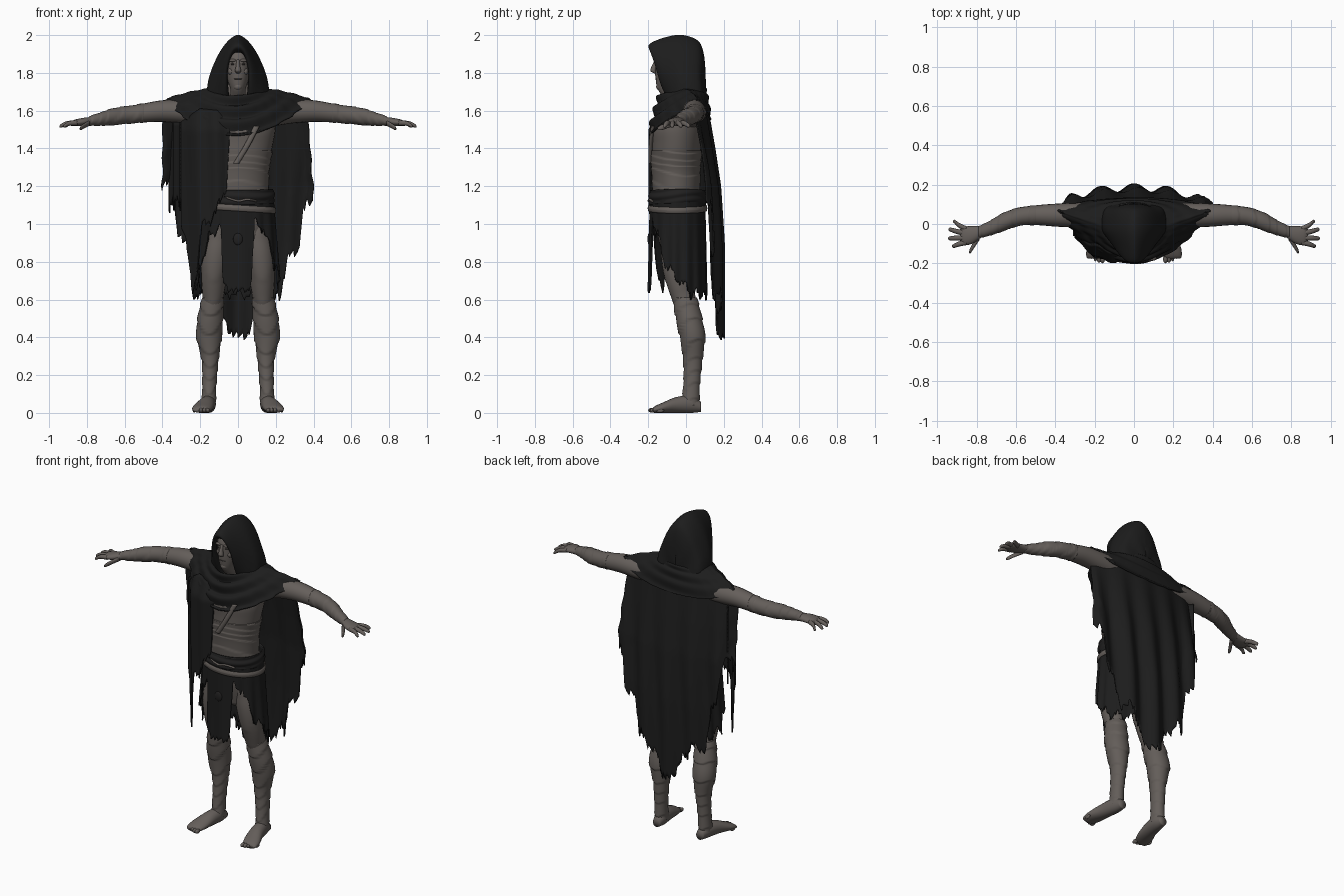
import bpy, bmesh
from math import sin, cos, pi, degrees

cube = bpy.data.objects.get("Cube")
if cube:
    bpy.data.objects.remove(cube, do_unlink=True)


def material(name, rgb):
    m = bpy.data.materials.new(name)
    m.use_nodes = True
    m.diffuse_color = (*rgb, 1)
    bsdf = m.node_tree.nodes["Principled BSDF"]
    bsdf.inputs["Base Color"].default_value = (*rgb, 1)
    bsdf.inputs["Roughness"].default_value = 0.9
    return m


SKIN = material("ashen skin", (0.13, 0.114, 0.104))
WRAP = material("bandage", (0.125, 0.11, 0.1))
CLOTH = material("black cloth", (0.012, 0.012, 0.012))
SASH = material("sash cloth", (0.015, 0.0145, 0.0145))
SHADE = material("dark hollow", (0.055, 0.048, 0.044))


def linear(x, table):
    """Piecewise linear lookup in a table of (x, value) pairs."""
    for (x0, y0), (x1, y1) in zip(table, table[1:]):
        if x <= x1:
            return y0 + (y1 - y0) * max(0, (x - x0) / (x1 - x0))
    return table[-1][1]


def smooth_path(pts, t):
    """Catmull-Rom sample of a list of tuples, t from 0 to 1."""
    f = t * (len(pts) - 1)
    i = min(int(f), len(pts) - 2)
    f -= i
    a, b, c, d = (pts[max(0, min(len(pts) - 1, i + k))] for k in (-1, 0, 1, 2))
    return [q + f * (r - p + f * (2 * p - 5 * q + 4 * r - s + f * (3 * (q - r) + s - p))) / 2
            for p, q, r, s in zip(a, b, c, d)]


def surface(name, fn, nu, nv, mat, closed=False, caps=False, thick=0.0):
    """Grid surface from fn(u, v), optionally closed in u, capped or thickened."""
    bm = bmesh.new()
    cols = nu if closed else nu + 1
    rows = [[bm.verts.new(fn(i / nu, j / nv)) for i in range(cols)] for j in range(nv + 1)]
    for a, b in zip(rows, rows[1:]):
        for i in range(nu):
            k = (i + 1) % cols
            bm.faces.new((a[i], a[k], b[k], b[i]))
    if caps:
        bm.faces.new(rows[0])
        bm.faces.new(rows[-1])
    bmesh.ops.recalc_face_normals(bm, faces=bm.faces)
    for f in bm.faces:
        f.smooth = True
    me = bpy.data.meshes.new(name)
    bm.to_mesh(me)
    bm.free()
    me.materials.append(mat)
    ob = bpy.data.objects.new(name, me)
    bpy.context.collection.objects.link(ob)
    if thick:
        mod = ob.modifiers.new("thickness", "SOLIDIFY")
        mod.thickness = thick
        mod.offset = 0


def tube(name, pts, mat, axis="z", side=1, n=20, rows=24, layers=0, depth=0.07):
    """Loft of ellipses (x, y, z, ra, rb); layers adds overlapping bandage steps."""
    def fn(u, v):
        x, y, z, ra, rb = smooth_path(pts, v)
        a = u * 2 * pi
        k = 1.0
        if layers:
            w = v + .05 * sin(9 * v)
            k += depth * (((w * layers + 0.35 * sin(a) + 0.2 * cos(2 * a)) % 1) - 0.4)
        p, q = ra * k * cos(a), rb * k * sin(a)
        off = {"z": (p, q, 0), "x": (0, p, q), "y": (p, 0, q)}[axis]
        return (side * (x + off[0]), y + off[1], z + off[2])
    surface(name, fn, n, rows, mat, closed=True, caps=True)


def ellipsoid(name, loc, size, mat):
    def fn(u, v):
        a, b = u * 2 * pi, pi * (0.02 + 0.96 * v)
        return (loc[0] + size[0] * sin(b) * cos(a), loc[1] + size[1] * sin(b) * sin(a),
                loc[2] + size[2] * cos(b))
    surface(name, fn, 16, 10, mat, closed=True, caps=True)


def ragged(x):
    """Torn fringe offset along a hem."""
    return 0.07 * abs(2 * ((x * 11) % 1) - 1) + 0.045 * ((x * 37) % 1) - 0.045


# Torso and waist bandages
tube("torso", [(0, -.03, .85, .14, .1), (0, -.04, 1, .17, .12), (0, -.05, 1.2, .155, .118),
               (0, -.055, 1.3, .158, .122), (0, -.05, 1.42, .185, .132), (0, -.04, 1.52, .2, .14),
               (0, 0, 1.62, .19, .1), (0, .0, 1.68, .1, .07), (0, -.03, 1.74, .05, .05)],
     SKIN, n=32, rows=40)
tube("waist_bandage", [(0, -.05, 1.14, .164, .126), (0, -.053, 1.25, .164, .129),
                       (0, -.053, 1.32, .171, .133), (0, -.05, 1.39, .185, .136)],
     WRAP, n=40, rows=60, layers=5, depth=.03)
tube("chest_strap", [(.1, -.175, 1.52, .016, .01), (.05, -.187, 1.42, .016, .01),
                     (-.01, -.188, 1.32, .016, .01)], WRAP)

# Head and face
tube("head", [(0, -.06, 1.66, .045, .05), (0, -.095, 1.71, .04, .053), (0, -.09, 1.76, .054, .07),
              (0, -.08, 1.82, .064, .084), (0, -.07, 1.88, .068, .09), (0, -.06, 1.94, .055, .07),
              (0, -.06, 1.97, .02, .025)], SKIN, n=28, rows=36)
tube("nose", [(0, -.155, 1.87, .008, .01), (0, -.168, 1.835, .011, .014),
              (0, -.174, 1.81, .016, .014), (0, -.16, 1.797, .008, .008)], SKIN, rows=12)
ellipsoid("mouth", (0, -.157, 1.768), (.022, .006, .003), SHADE)
ellipsoid("chin", (0, -.138, 1.727), (.024, .02, .02), SKIN)

for s, label in ((1, "left"), (-1, "right")):
    ellipsoid(label + "_eye_hollow", (s * .026, -.152, 1.846), (.012, .009, .006), SHADE)
    ellipsoid(label + "_brow", (s * .027, -.152, 1.866), (.023, .014, .008), SKIN)
    ellipsoid(label + "_cheek", (s * .034, -.134, 1.808), (.02, .017, .02), SKIN)

    # Arm, hand and fingers
    tube(label + "_upper_arm", [(.15, .02, 1.585, .085, .075), (.28, .042, 1.595, .065, .063),
                                (.4, .045, 1.598, .058, .057), (.5, .045, 1.588, .05, .05),
                                (.58, .04, 1.58, .043, .043)], SKIN, "x", s)
    tube(label + "_forearm_bandage", [(.5, .045, 1.588, .051, .051), (.58, .038, 1.578, .046, .047),
                                      (.66, .012, 1.568, .047, .045), (.73, -.02, 1.555, .038, .035),
                                      (.79, -.042, 1.545, .03, .025)],
         WRAP, "x", s, rows=60, layers=5, depth=.08)
    tube(label + "_hand", [(.77, -.036, 1.545, .028, .022), (.82, -.055, 1.54, .044, .022),
                           (.865, -.06, 1.535, .047, .017), (.885, -.056, 1.53, .03, .01)],
         SKIN, "x", s)
    for i, (base, tx, ty) in enumerate([(-.026, .92, .012), (-.048, .943, -.028),
                                        (-.07, .945, -.073), (-.093, .925, -.112)]):
        tube(f"{label}_finger_{i + 1}",
             [(.85, base, 1.535, .014, .014), ((.86 + tx) / 2, (base + ty) / 2, 1.533, .013, .013),
              (tx - .008, ty, 1.52, .01, .01), (tx, ty, 1.516, .003, .003)], SKIN, "x", s, 10, 10)
    tube(label + "_thumb", [(.785, -.06, 1.535, .02, .016), (.81, -.1, 1.522, .018, .014),
                            (.832, -.135, 1.508, .015, .012), (.838, -.143, 1.504, .004, .003)],
         SKIN, "x", s, 10, 10)

    # Leg, shin bandage, foot and toes
    tube(label + "_thigh", [(.095, -.03, .99, .08, .1), (.115, -.045, .85, .078, .088),
                            (.128, -.04, .72, .066, .074), (.132, -.01, .6, .056, .064),
                            (.14, .015, .52, .05, .06)], SKIN, side=s, layers=3, depth=.03, rows=40)
    tube(label + "_shin_bandage", [(.132, -.006, .61, .058, .065), (.147, .016, .5, .067, .07),
                                   (.153, .034, .4, .066, .067), (.148, .036, .28, .045, .051),
                                   (.152, .03, .15, .037, .044), (.155, .022, .04, .038, .048)],
         WRAP, side=s, n=28, rows=90, layers=7, depth=.1)
    tube(label + "_foot", [(.152, .08, .032, .025, .026), (.155, .03, .045, .038, .045),
                           (.168, -.05, .042, .045, .042), (.186, -.12, .028, .053, .028),
                           (.195, -.16, .019, .048, .019), (.197, -.175, .014, .04, .012)],
         SKIN, "y", s)
    for i in range(5):
        ellipsoid(f"{label}_toe_{i + 1}", (s * (.16 + .018 * i), -.178 + .0025 * i * i, .014),
                  (.012 - .001 * i, .022, .013), SKIN)

# Hood: arches swept from the face opening to the back of the head
HOOD = [(-.165, .07, 1.912, .1), (-.195, .08, 1.937, .11), (-.175, .11, 1.96, .1),
        (-.1, .145, 1.987, .05), (-.02, .165, 1.997, 0), (.06, .152, 1.968, 0),
        (.088, .108, 1.91, 0), (.098, .05, 1.83, 0), (.1, 0, 1.78, 0)]


def hood(u, v):
    y, w, top, lean = smooth_path(HOOD, v)
    c, s = cos(u * pi), sin(u * pi)
    front = max(0, 1 - v * 3)
    x = max(0, w) * abs(c) ** (1.28 - .63 * front) * (1 if c > 0 else -1)
    x *= 1 - .45 * front * max(0, 1 - s * 1.7)
    crease = .006 * sin(9 * v + 8 * s) * (1 - s)
    return (x * (1 + crease * 6), y + lean * (1 - s) + crease, 1.62 + (top - 1.62) * s)


surface("hood", hood, 48, 36, CLOTH, thick=.008)


# Cowl draped over the shoulders, with swagged folds
def cowl(u, v):
    a = u * 2 * pi
    c, s = cos(a), sin(a)
    front, back = max(0, -s), max(0, s)
    fold = .01 * sin(v * 19 + 1.5 * c) * (1 - .8 * abs(c)) * (1 - .6 * back)
    rx = .13 + .25 * v + .01 * v * sin(a * 23)
    ry = (.12 + (.055 * front + .03 * back) * v + fold) * abs(s) ** (.4 * v)
    drop = .055 + .15 * front ** 2 + .11 * back + .015 * v * ragged(c)
    z = 1.715 - .04 * front - drop * v ** (1.5 - .3 * front) + fold
    return (rx * c, -.02 + .085 * v * c * c + ry * s, z)


surface("cowl", cowl, 96, 36, CLOTH, closed=True, thick=.01)

# Back cape with hanging folds and a torn hem
CAPE_HEM = [(-.4, 1.2), (-.345, 1.17), (-.325, .98), (-.27, .84), (-.235, .62), (-.16, .62),
            (-.08, .5), (0, .37), (.07, .44), (.15, .6), (.22, .62), (.26, .78), (.32, .87),
            (.345, 1.05), (.4, 1.12)]
CAPE_DEPTH = [(.38, .182), (.9, .182), (1.2, .17), (1.4, .145), (1.6, .115), (1.7, .06)]


def cape(u, v):
    x = -.4 + .8 * u
    top = 1.69 - .6 * x * x
    z = top + (linear(x, CAPE_HEM) + ragged(x) - top) * v
    fold = .02 * cos(x * 37 - .6 + .8 * sin(3 * z)) * min(1, 1.6 * v)
    taper = 1 - .08 * max(0, x) * (1 - v) * 2.5
    edge = taper + .015 * sin(z * 43) * v * (abs(x) > .36)
    return (x * edge, linear(z, CAPE_DEPTH) - .45 * x * x + fold, z)


surface("cape", cape, 150, 40, CLOTH, thick=.008)

# Front drape over the right side of the chest
DRAPE_HEM = [(-.3, 1.0), (-.265, .84), (-.235, .65), (-.205, .76), (-.18, .98),
             (-.1, 1.05), (-.04, 1.2)]


def drape_depth(x):
    return -.188 + 3.2 * max(0, -x - .1) ** 2


def drape(u, v):
    x = -.3 + .26 * u
    top = linear(x, [(-.3, 1.54), (-.2, 1.61), (-.1, 1.6), (-.04, 1.53)])
    z = top + (linear(x, DRAPE_HEM) + ragged(x) * .8 - top) * v
    fold = .007 * sin(x * 55 + 3 * z)
    lean = .05 * max(0, z - 1.5) / .1
    return (x - .02 * v * u, drape_depth(x) + fold + lean, z)


surface("front_drape", drape, 80, 36, CLOTH, thick=.008)


# Side cloth below the right arm, joining drape and cape
def side_cloth(u, v):
    y = drape_depth(-.3) + .16 * u
    z = 1.54 + (1.1 + ragged(y * 1.4) - 1.54) * v
    return (-.3 - .06 * u - .006 * sin(y * 70), y, z)


surface("side_cloth", side_cloth, 50, 20, CLOTH, thick=.008)

# Torn skirt: long front flap, open thighs, long sides and back (angle from front)
SKIRT_HEM = [(-180, .62), (-120, .64), (-90, .68), (-70, .77), (-48, .94), (-28, .98), (-21, .68),
             (0, .62), (20, .68), (27, 1.0), (45, .96), (60, .8), (90, .7), (120, .62), (180, .62)]


def around(a, z, rx, ry):
    return (rx * sin(a), -.045 - ry * cos(a), z)


def skirt(u, v):
    a = (u * 2 - 1) * pi
    z = 1.18 + (linear(degrees(a), SKIRT_HEM) + ragged(a * .2) * .8 - 1.18) * v
    flare = (1.18 - z) * .07 + .007 * sin(a * 14) * v
    return around(a, z, .182 + flare, .142 + flare * .3)


surface("skirt", skirt, 160, 30, CLOTH, thick=.008)


# Waist sash with a frayed edge, and pale cord belt
def sash(u, v):
    a = u * 2 * pi
    bulge = .006 * sin(v * pi) + .003 * sin(v * 12 + 2 * sin(2 * a))
    return around(a, 1.1 + .075 * v + .01 * sin(a), .184 + bulge, .143 + bulge)


def belt(u, v):
    a, b = u * 2 * pi, v * 2 * pi
    r = .006 * cos(b)
    return around(a, 1.084 - .012 * sin(a) + .017 * sin(b), .195 + r, .152 + r)


surface("sash", sash, 64, 16, SASH, closed=True, thick=.008)
surface("belt", belt, 64, 10, WRAP, closed=True)
tube("frayed_edge", [(-.06, -.187, 1.14, .008, .006), (0, -.195, 1.122, .008, .006),
                     (.05, -.192, 1.13, .008, .006), (.1, -.177, 1.12, .008, .005)], WRAP, "x")
ellipsoid("belt_charm", (0, -.194, .92), (.026, .01, .032), SASH)
